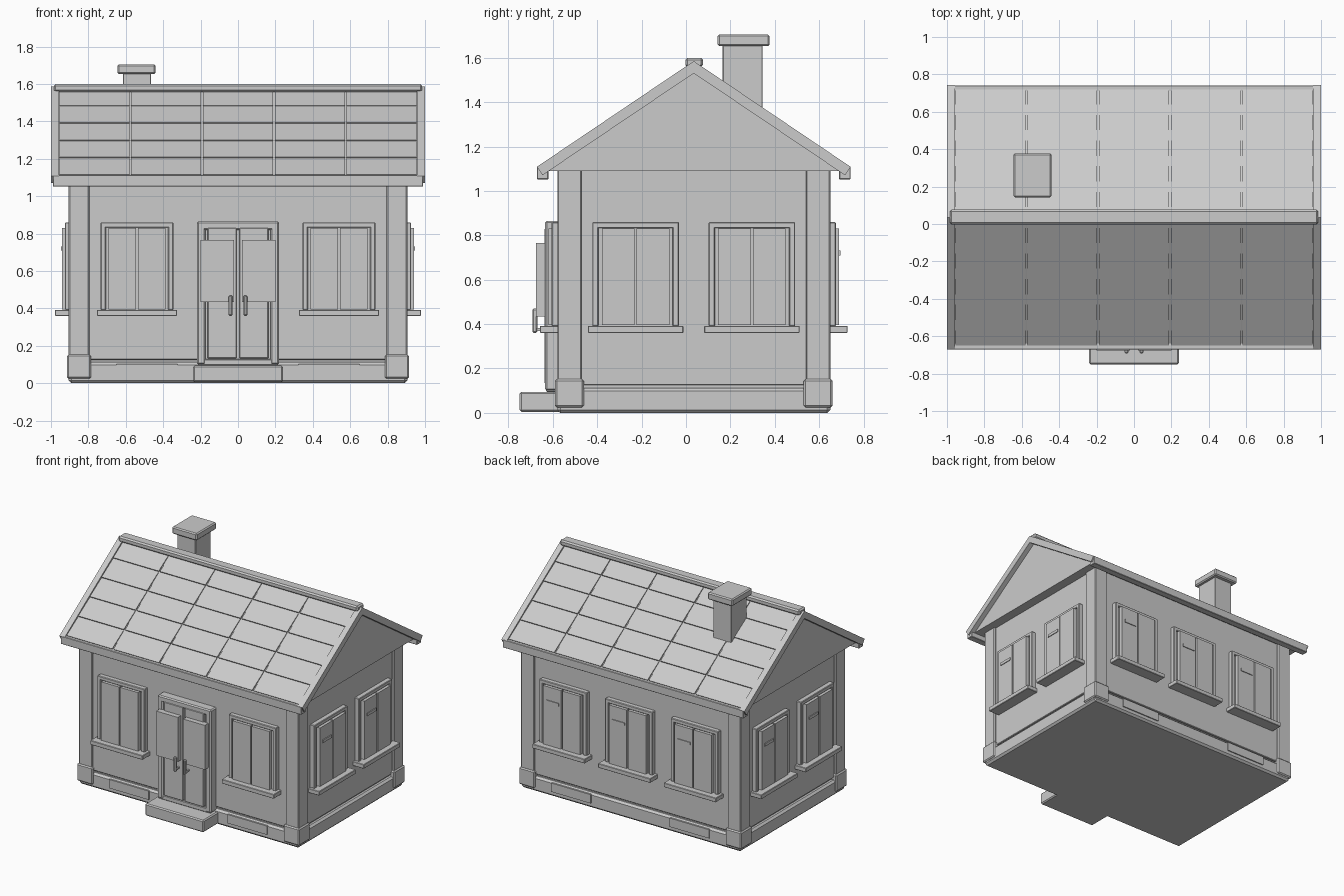
import bpy, bmesh
from math import pi
from mathutils import Matrix, Vector

cube = bpy.data.objects.get("Cube")
if cube:
    bpy.data.objects.remove(cube, do_unlink=True)

grey = bpy.data.materials.new("plain_grey")
grey.use_nodes = True
COLOUR = (0.6, 0.6, 0.6, 1)
grey.diffuse_color = COLOUR
grey.node_tree.nodes["Principled BSDF"].inputs["Base Color"].default_value = COLOUR

MID = 0.035                 # depth centre of the house
WALL_X, WALL_Y = 0.89, 0.605
SLOPE = 0.674
RIDGE = 1.585


def finish(name, bm, matrix=None, bevel=0):
    if bevel:
        bmesh.ops.bevel(bm, geom=bm.edges[:], offset=bevel, segments=1, affect='EDGES')
    bmesh.ops.recalc_face_normals(bm, faces=bm.faces[:])
    mesh = bpy.data.meshes.new(name)
    bm.to_mesh(mesh)
    bm.free()
    mesh.materials.append(grey)
    obj = bpy.data.objects.new(name, mesh)
    if matrix:
        obj.matrix_world = matrix
    bpy.context.collection.objects.link(obj)
    return obj


def box(name, x, y, z, bevel=0, matrix=None):
    """Box from (low, high) ranges on each axis."""
    bm = bmesh.new()
    bmesh.ops.create_cube(bm, size=1)
    for v in bm.verts:
        v.co = Vector([(r[0] + r[1]) / 2 + c * (r[1] - r[0])
                       for c, r in zip(v.co, (x, y, z))])
    return finish(name, bm, matrix, bevel)


def extrude_yz(name, points, x0, x1):
    """Prism along x from a side profile."""
    bm = bmesh.new()
    face = bm.faces.new([bm.verts.new((x0, y, z)) for y, z in points])
    new = bmesh.ops.extrude_face_region(bm, geom=[face])["geom"]
    bmesh.ops.translate(bm, vec=(x1 - x0, 0, 0),
                        verts=[g for g in new if isinstance(g, bmesh.types.BMVert)])
    return finish(name, bm)


def wall_frame(angle, distance):
    """Local frame: wall surface at y = 0, outside towards -y."""
    return (Matrix.Translation((0, MID, 0)) @ Matrix.Rotation(angle, 4, 'Z')
            @ Matrix.Translation((0, -distance, 0)))


def frame(name, c, half, z0, z1, rail, depth, m, bevel=0.004):
    """Upright rectangular frame made of two stiles and a head."""
    for s in (-1, 1):
        a, b = c + s * half, c + s * (half - rail)
        box(name + "_stile", (min(a, b), max(a, b)), (-depth, 0.01), (z0, z1), bevel, m)
    box(name + "_head", (c - half, c + half), (-depth, 0.01), (z1 - rail, z1), bevel, m)


def window(c, m, handle):
    frame("window_frame", c, 0.195, 0.39, 0.86, 0.028, 0.035, m)
    box("window_glass", (c - 0.17, c + 0.17), (-0.022, 0.01), (0.39, 0.835), 0, m)
    for s in (-1, 1):
        a, b = c + s * 0.005, c + s * 0.152
        box("window_leaf", (min(a, b), max(a, b)), (-0.05, 0), (0.395, 0.83), 0, m)
    box("window_sill", (c - 0.215, c + 0.215), (-0.088, 0.01), (0.36, 0.392), 0.003, m)
    if handle:
        box("window_vent", (c - 0.125, c - 0.02), (-0.056, -0.04), (0.71, 0.731), 0, m)


# Plinth, wall core and wall panels
box("plinth", (-0.905, 0.905), (MID - 0.615, MID + 0.615), (0, 0.112), 0.014)
box("wall_core", (-0.875, 0.875), (MID - 0.59, MID + 0.59), (0.05, 1.1))
SIDES = [("front", 0, WALL_Y, 0.825), ("left", pi / 2, WALL_X, 0.535),
         ("back", pi, WALL_Y, 0.825), ("right", -pi / 2, WALL_X, 0.535)]
mats = {}
for name, angle, dist, half in SIDES:
    m = mats[name] = wall_frame(angle, dist)
    box(name + "_wall_panel", (-half, half), (0, 0.03), (0.125, 1.095), 0.004, m)

# Corner posts and their foot blocks
for sx in (-1, 1):
    for sy in (-1, 1):
        m = Matrix.Translation((sx * 0.85, MID + sy * 0.56, 0))
        box("corner_post", (-0.055, 0.055), (-0.055, 0.055), (0.1, 1.095), 0.006, m)
        box("corner_foot", (-0.065, 0.065), (-0.065, 0.065), (0.025, 0.152), 0.008, m)

# Windows and plinth plates
for name, positions in (("front", (-0.54, 0.54)), ("back", (-0.54, 0, 0.54)),
                        ("left", (-0.262, 0.262)), ("right", (-0.262, 0.262))):
    for c in positions:
        window(c, mats[name], name != "front")
for name in ("front", "back"):
    for c in (-0.487, 0.487):
        box("plinth_plate", (c - 0.163, c + 0.163), (-0.018, 0), (0.038, 0.103), 0, mats[name])

# Double door, handles and step
door = mats["front"]
frame("door_frame", 0, 0.22, 0.1, 0.865, 0.045, 0.065, door, 0.008)
box("door_threshold", (-0.215, 0.215), (-0.06, 0), (0.095, 0.128), 0.004, door)
box("door_back", (-0.18, 0.18), (-0.045, 0), (0.11, 0.83), 0, door)
for s in (-1, 1):
    def span(a, b):
        return tuple(sorted((s * a, s * b)))
    box("door_leaf", span(0.007, 0.163), (-0.068, 0), (0.132, 0.83), 0.004, door)
    box("door_upper_panel", span(0.022, 0.2), (-0.105, -0.06), (0.435, 0.765), 0, door)
    box("door_handle", span(0.03, 0.05), (-0.122, -0.1), (0.36, 0.47), 0.006, door)
    for z in (0.37, 0.45):
        box("handle_mount", span(0.034, 0.046), (-0.112, -0.06), (z, z + 0.012), 0, door)
box("front_step", (-0.24, 0.24), (-0.75, -0.56), (0.005, 0.095), 0.008)


# Roof: attic body, sheathing, gable boards and eave boards
def chevron(top, thick, reach):
    """Inverted V profile; the eave ends are cut square to the slope."""
    inner = reach - thick * 0.46
    low = top - thick
    return [(MID, top), (MID + reach, top - reach * SLOPE), (MID + inner, low - inner * SLOPE),
            (MID, low), (MID - inner, low - inner * SLOPE), (MID - reach, top - reach * SLOPE)]


extrude_yz("attic", [(MID - 0.655, 1.09), (MID + 0.655, 1.09), (MID, 1.532)], -0.962, 0.962)
extrude_yz("roof_sheathing", chevron(RIDGE - 0.018, 0.036, 0.69), -0.965, 0.965)
for s in (-1, 1):
    extrude_yz("gable_board", chevron(RIDGE, 0.055, 0.707), s * 0.957, s * 1.0)
    y = sorted((MID + s * 0.706, MID + s * 0.655))
    box("eave_board", (-0.99, 0.99), y, (1.052, 1.112), 0.003)

# Roof tiles: five columns by five overlapping rows on each slope
for s in (-1, 1):
    for col in range(5):
        x0 = -0.955 + col * 0.384
        for row in range(5):
            d0, d1 = row * 0.137, (row + 1) * 0.137
            top, low = RIDGE - 0.012, RIDGE - 0.007
            pts = [(MID + s * d0, top - d0 * SLOPE), (MID + s * d1, low - d1 * SLOPE),
                   (MID + s * (d1 - 0.01), low - 0.015 - d1 * SLOPE),
                   (MID + s * d0, top - 0.02 - d0 * SLOPE)]
            extrude_yz("roof_tile", pts, x0, x0 + 0.374)

# Ridge cap and chimney
box("ridge_cap", (-0.985, 0.985), (MID - 0.038, MID + 0.042), (1.558, 1.6), 0.01)
box("chimney_stack", (-0.615, -0.465), (0.165, 0.345), (1.25, 1.67), 0.003)
box("chimney_cap", (-0.645, -0.44), (0.143, 0.377), (1.652, 1.705), 0.008)
